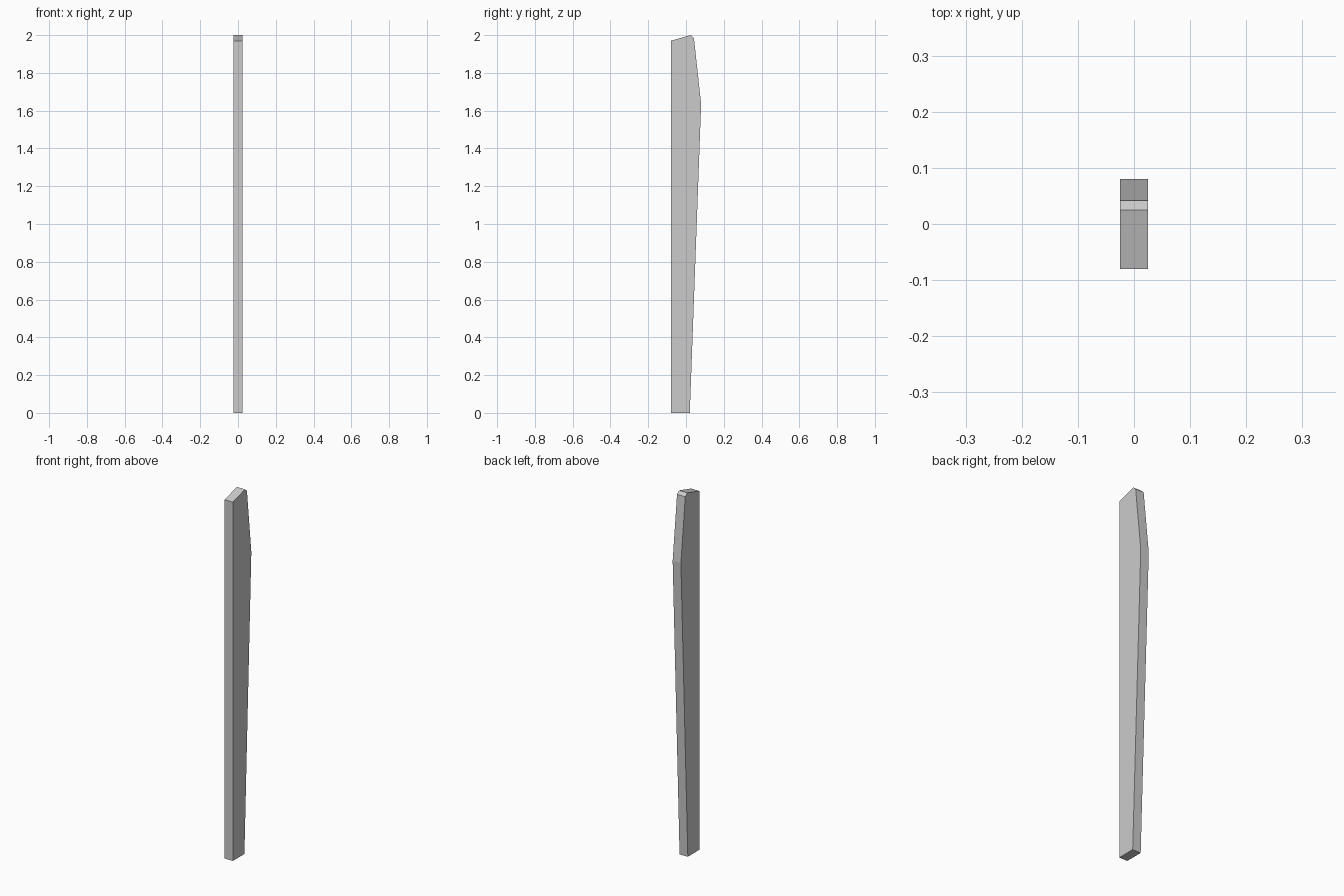
import bpy, bmesh

if "Cube" in bpy.data.objects:
    bpy.data.objects.remove(bpy.data.objects["Cube"])

# Side outline of the post as (y, z), extruded across x
PROFILE = [(-0.08, 0.0), (0.02, 0.0), (0.08, 1.635),
           (0.042, 1.985), (0.025, 2.0), (-0.08, 1.97)]
WIDTH = 0.05


def extruded_profile(name, profile, width):
    bm = bmesh.new()
    face = bm.faces.new([bm.verts.new((-width / 2, y, z)) for y, z in profile])
    result = bmesh.ops.extrude_face_region(bm, geom=[face])
    moved = [g for g in result["geom"] if isinstance(g, bmesh.types.BMVert)]
    bmesh.ops.translate(bm, verts=moved, vec=(width, 0, 0))
    bmesh.ops.recalc_face_normals(bm, faces=bm.faces)
    mesh = bpy.data.meshes.new(name)
    bm.to_mesh(mesh)
    bm.free()
    obj = bpy.data.objects.new(name, mesh)
    bpy.context.collection.objects.link(obj)
    return obj


# Tapered post with slanted top
extruded_profile("tapered_post", PROFILE, WIDTH)
